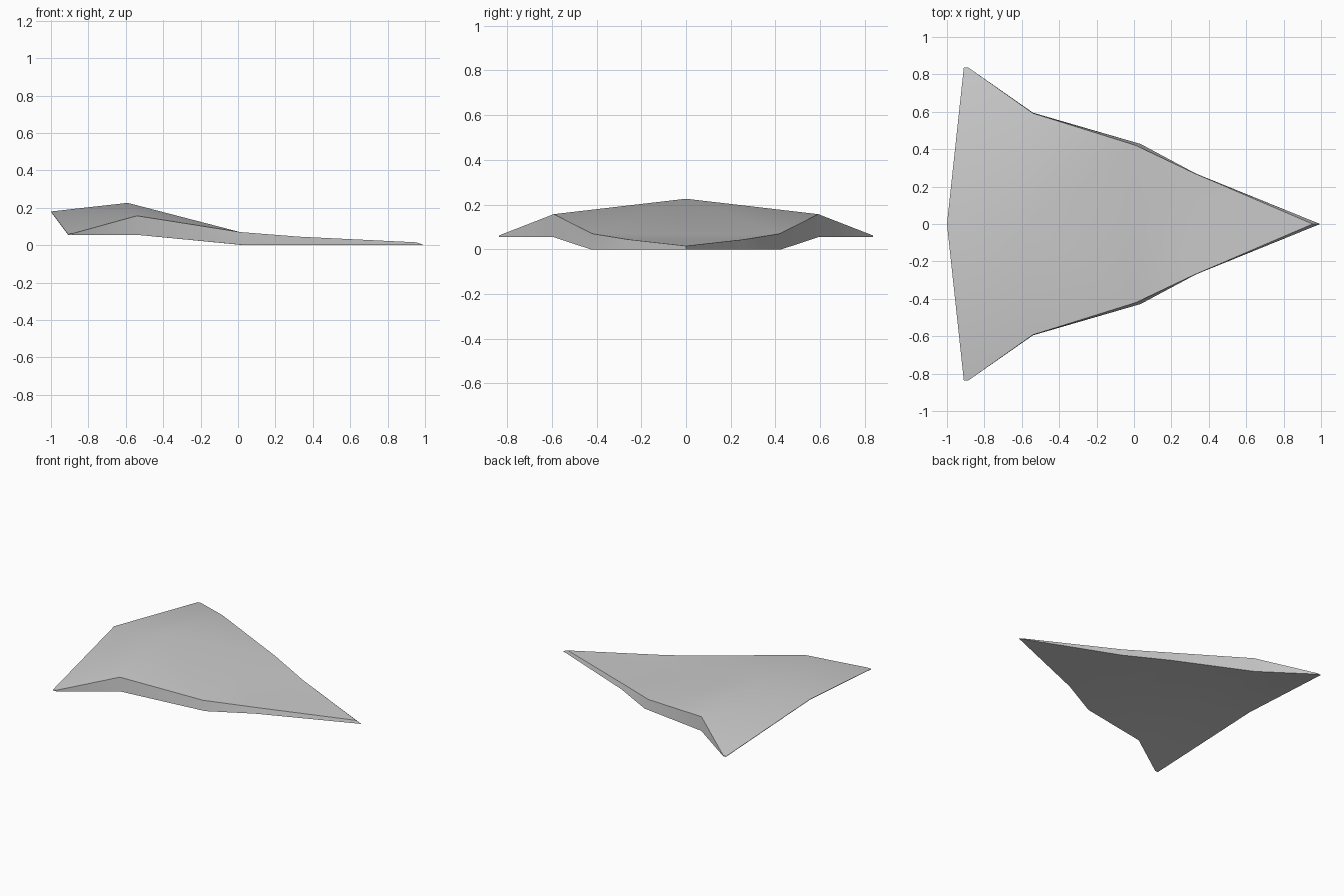
import bpy, bmesh, math

cube = bpy.data.objects.get("Cube")
if cube:
    bpy.data.objects.remove(cube, do_unlink=True)

grey = bpy.data.materials.new("hull_grey")
grey.use_nodes = True
colour = (0.6, 0.6, 0.6, 1)
grey.diffuse_color = colour
grey.node_tree.nodes["Principled BSDF"].inputs["Base Color"].default_value = colour

# Stations from stern to nose: centre top, rim top, rim bottom, centre bottom
rear_top, rear_low = (-1, 0, .18), (-.998, 0, .175)
nose_top, nose_low = (.955, 0, .015), (.995, 0, 0)
stations = [
    (rear_top, (-.91, .836, .06), (-.908, .836, .055), rear_low),
    (rear_top, (-.885, .836, .062), (-.885, .836, .055), rear_low),
    ((-.59, 0, .226), (-.54, .592, .157), (-.54, .595, .055), (-.57, 0, .1)),
    ((0, 0, .065), (.01, .42, .07), (.035, .428, 0), (.03, 0, 0)),
    ((.33, 0, .043), (.33, .268, .045), (.33, .27, 0), (.33, 0, 0)),
    (nose_top, nose_top, nose_low, nose_low),
]

bm = bmesh.new()
cache = {}


def vert(p):
    if p not in cache:
        cache[p] = bm.verts.new(p)
    return cache[p]


def face(*points):
    corners = list(dict.fromkeys(points))
    if len(corners) > 2:
        bm.faces.new([vert(p) for p in corners])


# Upper skin, side wall and underside of one half
for a, b in zip(stations, stations[1:]):
    for i in range(3):
        face(a[i], b[i], b[i + 1], a[i + 1])

# Thin trailing edge
face(*stations[0])

# Mirror to the other half and close the seam
bmesh.ops.mirror(bm, geom=bm.verts[:] + bm.edges[:] + bm.faces[:],
                 axis='Y', merge_dist=.0005)
bmesh.ops.remove_doubles(bm, verts=bm.verts[:], dist=.0005)
bmesh.ops.recalc_face_normals(bm, faces=bm.faces[:])

mesh = bpy.data.meshes.new("winged_hull")
bm.to_mesh(mesh)
bm.free()
mesh.materials.append(grey)
hull = bpy.data.objects.new("winged_hull", mesh)
bpy.context.collection.objects.link(hull)

for o in bpy.context.selected_objects:
    o.select_set(False)
hull.select_set(True)
bpy.context.view_layer.objects.active = hull
bpy.ops.object.shade_smooth_by_angle(angle=math.radians(30))
